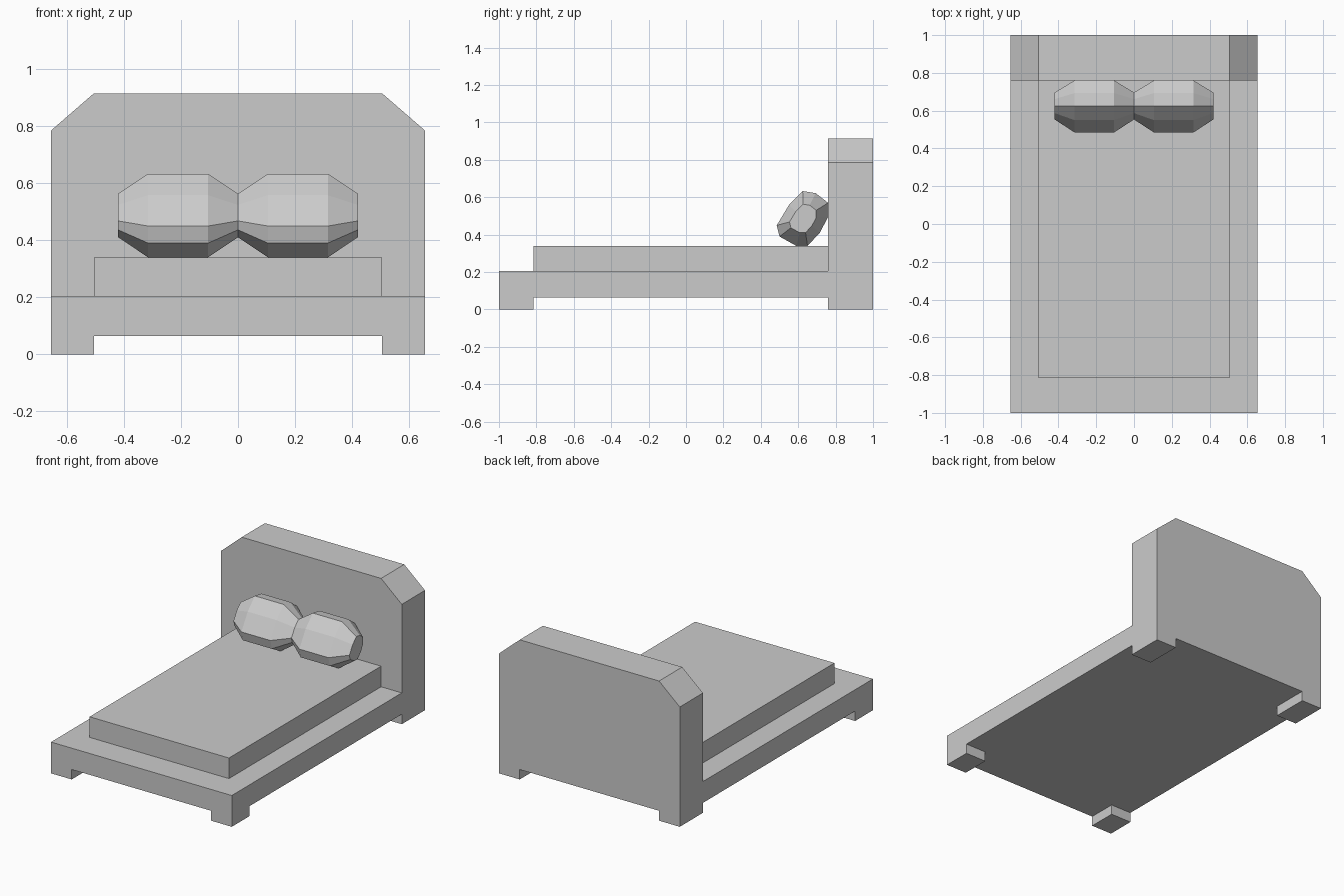
import bpy
import bmesh
from mathutils import Vector

cube = bpy.data.objects.get("Cube")
if cube:
    bpy.data.objects.remove(cube, do_unlink=True)

grey = bpy.data.materials.new("plain_grey")
grey.use_nodes = True
colour = (0.6, 0.6, 0.6, 1)
grey.diffuse_color = colour
grey.node_tree.nodes["Principled BSDF"].inputs["Base Color"].default_value = colour


def loft(name, rings):
    """Join matching rings of points into a closed, flat-shaded solid."""
    bm = bmesh.new()
    loops = [[bm.verts.new(p) for p in ring] for ring in rings]
    count = len(loops[0])
    for a, b in zip(loops, loops[1:]):
        for i in range(count):
            j = (i + 1) % count
            bm.faces.new((a[i], a[j], b[j], b[i]))
    bm.faces.new(loops[0])
    bm.faces.new(loops[-1])
    bmesh.ops.recalc_face_normals(bm, faces=bm.faces)
    mesh = bpy.data.meshes.new(name)
    bm.to_mesh(mesh)
    bm.free()
    mesh.materials.append(grey)
    obj = bpy.data.objects.new(name, mesh)
    bpy.context.collection.objects.link(obj)
    return obj


def box(name, x, y, z):
    rect = [(x[0], y[0]), (x[1], y[0]), (x[1], y[1]), (x[0], y[1])]
    return loft(name, [[(px, py, h) for px, py in rect] for h in z])


HALF, INNER = 0.655, 0.505      # outer half width, half width between the legs
SLAB, DECK, TOP = 0.065, 0.205, 0.34
HEAD = 0.76                     # front plane of the headboard

# Bed frame, mattress and front legs
box("bed_frame", (-HALF, HALF), (-1, HEAD), (SLAB, DECK))
box("mattress", (-INNER, INNER), (-0.815, HEAD), (DECK, TOP))
for side, s in (("left", 1), ("right", -1)):
    box("front_leg_" + side, sorted((s * INNER, s * HALF)), (-1, -0.815), (0, SLAB))

# Headboard with chamfered shoulders and its own two legs
half = [(INNER, SLAB), (INNER, 0), (HALF, 0), (HALF, 0.785), (INNER, 0.915)]
outline = half + [(-x, z) for x, z in reversed(half)]
loft("headboard", [[(x, y, z) for x, z in outline] for y in (HEAD, 1)])

# Leaning pillows: a faceted section in y and z, narrowed at both ends
section = [(0.485, 0.45), (0.5, 0.39), (0.59, 0.34), (0.65, 0.34), (0.715, 0.41),
           (0.76, 0.495), (0.76, 0.57), (0.693, 0.622), (0.624, 0.633), (0.55, 0.558)]
middle = Vector((0.627, 0.487))


def pillow_ring(x, scale):
    pts = [middle + (Vector(p) - middle) * scale for p in section]
    return [(x, p.x, p.y) for p in pts]


for side, cx in (("left", 0.21), ("right", -0.21)):
    loft("pillow_" + side, [pillow_ring(cx + dx, s) for dx, s in
                            ((-0.21, 0.52), (-0.105, 1), (0.105, 1), (0.21, 0.52))])
